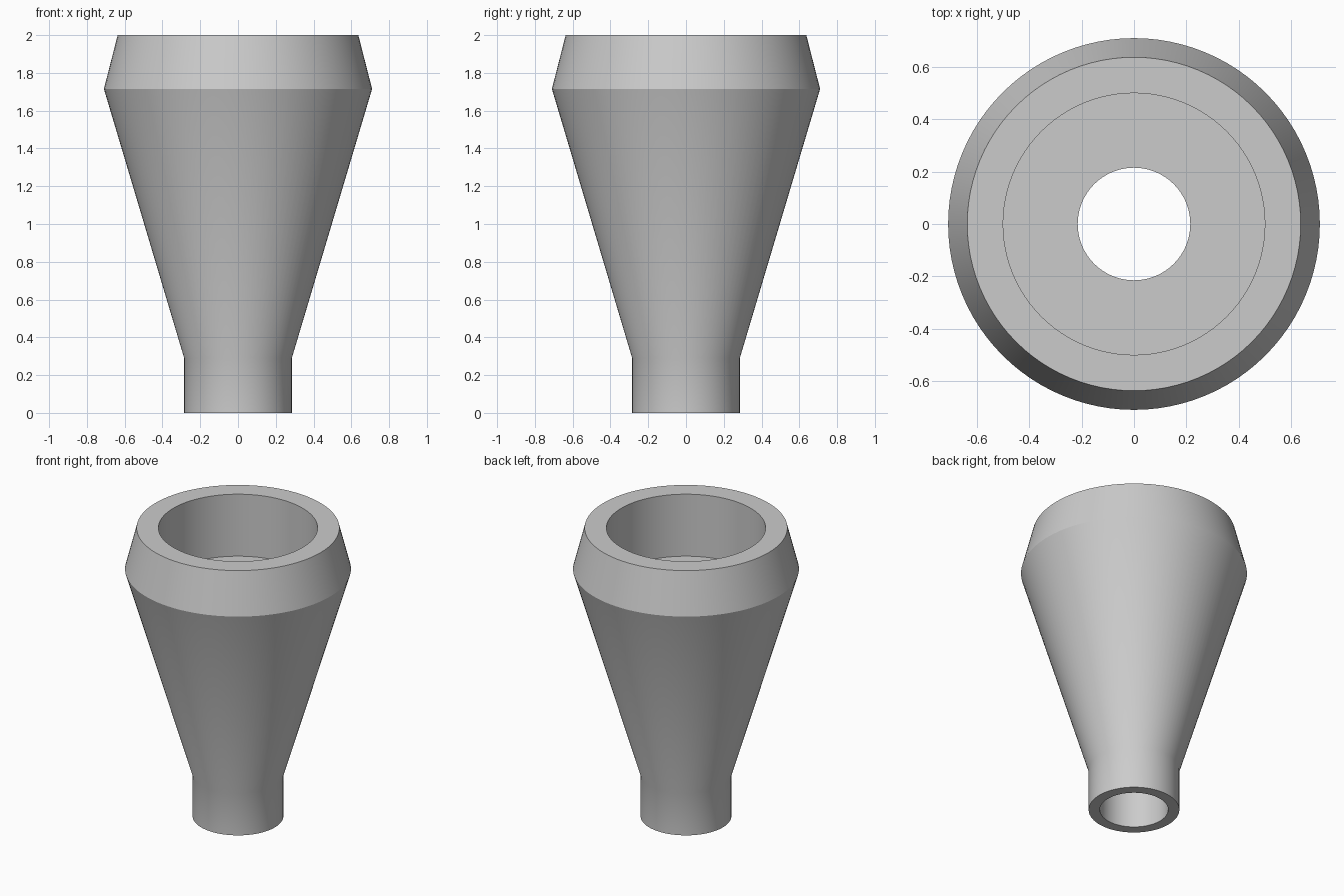
import bpy
import math

cube = bpy.data.objects.get("Cube")
if cube:
    bpy.data.objects.remove(cube, do_unlink=True)

SEGMENTS = 96

# Closed (radius, height) section: outside going up, then inside going down
profile = [
    (0.285, 0.0), (0.285, 0.29),   # neck
    (0.71, 1.715), (0.637, 2.0),   # flared body and bevelled collar
    (0.5, 2.0), (0.5, 1.57),       # socket wall
    (0.215, 1.57), (0.215, 0.0),   # ledge and through bore
]


def lathe(name, section, segments):
    """Revolve a closed section about z into a ring-shaped solid."""
    verts, faces = [], []
    n = len(section)
    for s in range(segments):
        a = math.tau * s / segments
        verts += [(r * math.cos(a), r * math.sin(a), z) for r, z in section]
        t = (s + 1) % segments
        for i in range(n):
            j = (i + 1) % n
            faces.append((s * n + i, t * n + i, t * n + j, s * n + j))
    mesh = bpy.data.meshes.new(name)
    mesh.from_pydata(verts, [], faces)
    mesh.update()
    obj = bpy.data.objects.new(name, mesh)
    bpy.context.collection.objects.link(obj)
    return obj


# Single grey material
grey = bpy.data.materials.new("light_grey")
grey.use_nodes = True
colour = (0.6, 0.6, 0.6, 1.0)
grey.diffuse_color = colour
grey.node_tree.nodes["Principled BSDF"].inputs["Base Color"].default_value = colour

# Hollow flared body
body = lathe("flared_socket", profile, SEGMENTS)
body.data.materials.append(grey)

# Smooth walls, sharp rims and collar edge
bpy.ops.object.select_all(action='DESELECT')
body.select_set(True)
bpy.context.view_layer.objects.active = body
bpy.ops.object.shade_smooth_by_angle(angle=math.radians(30))
